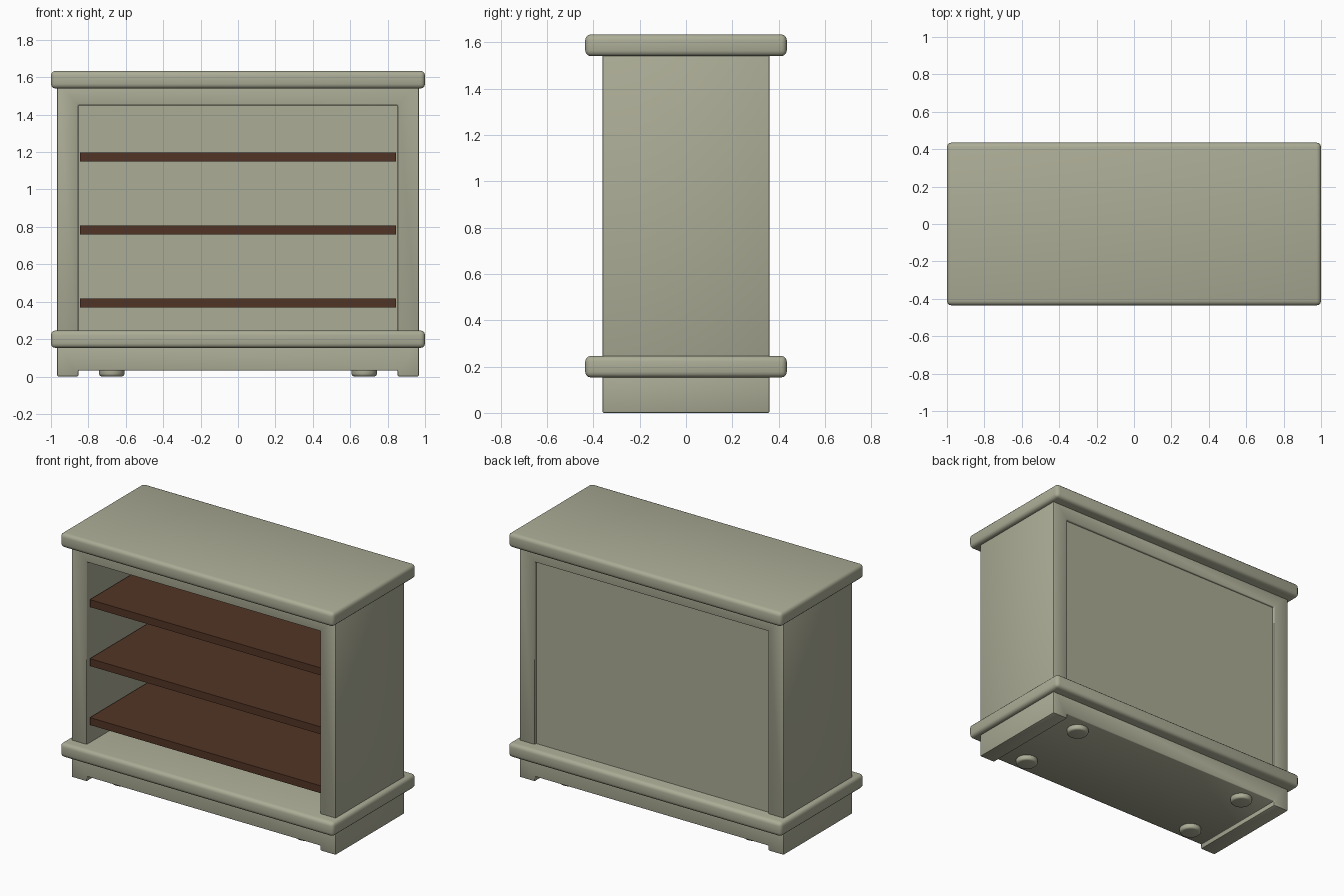
import bpy, bmesh, math

if "Cube" in bpy.data.objects:
    bpy.data.objects.remove(bpy.data.objects["Cube"])


def material(name, rgb):
    m = bpy.data.materials.new(name)
    m.diffuse_color = (*rgb, 1)
    m.use_nodes = True
    m.node_tree.nodes["Principled BSDF"].inputs["Base Color"].default_value = m.diffuse_color
    return m


SAGE = material("sage paint", (0.41, 0.415, 0.305))
WOOD = material("dark wood", (0.085, 0.034, 0.018))


def finish(bm, name, mat, bevel=0, segments=3):
    """Turn a bmesh into an object, with rounded edges."""
    bmesh.ops.recalc_face_normals(bm, faces=bm.faces)
    me = bpy.data.meshes.new(name)
    bm.to_mesh(me)
    bm.free()
    me.materials.append(mat)
    ob = bpy.data.objects.new(name, me)
    bpy.context.collection.objects.link(ob)
    if bevel:
        mod = ob.modifiers.new("rounded edges", 'BEVEL')
        mod.width, mod.segments = bevel, segments
        mod.limit_method, mod.angle_limit = 'ANGLE', math.radians(40)
        bpy.ops.object.select_all(action='DESELECT')
        ob.select_set(True)
        bpy.context.view_layer.objects.active = ob
        bpy.ops.object.modifier_apply(modifier=mod.name)
        bpy.ops.object.shade_smooth_by_angle(angle=math.radians(35))
    return ob


def box(name, x, y, z0, z1, mat, bevel=0):
    """Box centred on x = 0; x is its half width, y a (min, max) pair."""
    bm = bmesh.new()
    bmesh.ops.create_cube(bm, size=1)
    for v in bm.verts:
        v.co = (x * 2 * v.co.x, y[0] if v.co.y < 0 else y[1], z0 if v.co.z < 0 else z1)
    return finish(bm, name, mat, bevel)


def arch(name, z0, z_open, z1, half_depth=0.361, outer=0.967, inner=0.854):
    """Upside-down U profile: two uprights joined by a rail."""
    half = [(inner, z_open), (inner, z0), (outer, z0), (outer, z1)]
    pts = half + [(-x, z) for x, z in reversed(half)]
    bm = bmesh.new()
    face = bm.faces.new([bm.verts.new((x, -half_depth, z)) for x, z in pts])
    ext = bmesh.ops.extrude_face_region(bm, geom=[face])
    for v in (g for g in ext["geom"] if isinstance(g, bmesh.types.BMVert)):
        v.co.y = half_depth
    return finish(bm, name, SAGE, 0.007, 2)


# Case: plinth with short corner runners, and the open frame above
arch("plinth", 0.0, 0.032, 0.2)
arch("cabinet_frame", 0.2, 1.45, 1.58)

# Overhanging rounded slabs
box("bottom_slab", 1.0, (-0.435, 0.435), 0.153, 0.246, SAGE, 0.024)
box("top_slab", 1.0, (-0.435, 0.435), 1.54, 1.634, SAGE, 0.024)

# Slightly recessed back panel
box("back_panel", 0.857, (0.32, 0.345), 0.2, 1.455, SAGE)

# Shelves
for i, z in enumerate((0.369, 0.759, 1.149)):
    box(f"shelf_{i + 1}", 0.846, (-0.34, 0.335), z, z + 0.049, WOOD)

# Round button feet under the plinth
for i, (x, y) in enumerate(((-1, -1), (1, -1), (-1, 1), (1, 1))):
    bm = bmesh.new()
    bmesh.ops.create_cone(bm, cap_ends=True, segments=32, radius1=0.068, radius2=0.068, depth=0.05)
    bmesh.ops.translate(bm, verts=bm.verts, vec=(0.675 * x, 0.25 * y, 0.025))
    finish(bm, f"foot_{i + 1}", SAGE, 0.015)
